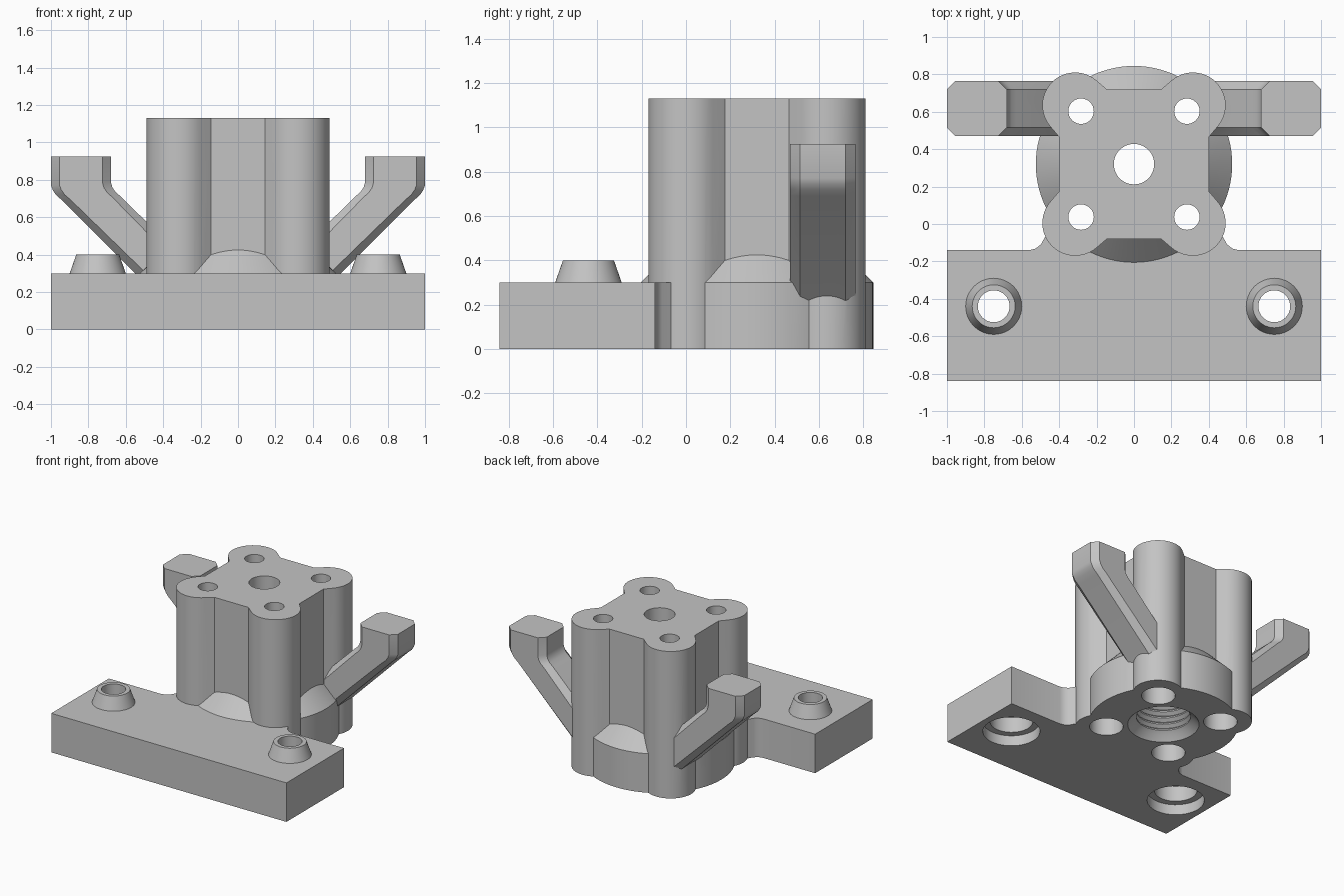
import bpy, bmesh, math
from mathutils import Vector

cube = bpy.data.objects.get("Cube")
if cube:
    bpy.data.objects.remove(cube, do_unlink=True)

CY = 0.32          # tower centre in y
HOLE = 0.283       # tower hole offset
POST = (0.75, -0.44)

grey = bpy.data.materials.new("plain_grey")
grey.use_nodes = True
grey.diffuse_color = (0.55, 0.55, 0.55, 1)
grey.node_tree.nodes["Principled BSDF"].inputs["Base Color"].default_value = (0.55, 0.55, 0.55, 1)


def skin(name, rings):
    """Closed solid from a list of equal-length vertex rings."""
    bm = bmesh.new()
    loops = [[bm.verts.new(p) for p in ring] for ring in rings]
    n = len(loops[0])
    for a, b in zip(loops, loops[1:]):
        for i in range(n):
            j = (i + 1) % n
            bm.faces.new((a[i], a[j], b[j], b[i]))
    bm.faces.new(loops[0][::-1])
    bm.faces.new(loops[-1])
    bmesh.ops.recalc_face_normals(bm, faces=bm.faces)
    mesh = bpy.data.meshes.new(name)
    bm.to_mesh(mesh)
    bm.free()
    mesh.materials.append(grey)
    obj = bpy.data.objects.new(name, mesh)
    bpy.context.collection.objects.link(obj)
    return obj


def extrude(name, outline, z0, z1):
    return skin(name, [[(x, y, z) for x, y in outline] for z in (z0, z1)])


def lathe(name, profile, x, y, n=48):
    turns = [2 * math.pi * i / n for i in range(n)]
    return skin(name, [[(x + r * math.cos(t), y + r * math.sin(t), z) for t in turns]
                       for r, z in profile])


def combine(target, tool, operation):
    mod = target.modifiers.new(tool.name, 'BOOLEAN')
    mod.operation, mod.solver, mod.object = operation, 'EXACT', tool
    deps = bpy.context.evaluated_depsgraph_get()
    mesh = bpy.data.meshes.new_from_object(target.evaluated_get(deps))
    target.modifiers.clear()
    target.data = mesh
    bpy.data.objects.remove(tool, do_unlink=True)


# Tower: square with chamfered joins to four round corner lobes
outline = []
for quarter in range(4):
    turn = quarter * math.pi / 2
    pts = [(0.40, 0.145)]
    for i in range(25):
        a = math.radians(-41 + 172 * i / 24)
        pts.append((0.315 + 0.175 * math.cos(a), 0.315 + 0.175 * math.sin(a)))
    pts.append((0.145, 0.40))
    c, s = math.cos(turn), math.sin(turn)
    outline += [(x * c - y * s, CY + x * s + y * c) for x, y in pts]
body = extrude("mount_body", outline, 0, 1.13)

# Round flange with a sloped shoulder
parts = [lathe("flange", [(0.525, 0), (0.525, 0.30), (0.36, 0.465)], 0, CY, 96)]

# Base plate with small fillets running into the tower
half = [(1, -0.84), (1, -0.14), (0.56, -0.14), (0.525, -0.131), (0.497, -0.108),
        (0.476, -0.07), (0.40, 0.0)]
parts.append(extrude("base_plate", half + [(-x, y) for x, y in reversed(half)], 0, 0.30))


# Hooked side arms: chamfered section swept along outer and inner edges
def arm(name, side):
    stations = [((1, 0.925), (0.68, 0.925)), ((1, 0.77), (0.68, 0.79)),
                ((0.99, 0.745), (0.672, 0.76)), ((0.972, 0.718), (0.655, 0.735)),
                ((0.94, 0.69), (0.63, 0.714)), ((0.38, 0.13), (0.21, 0.30))]
    y0, y1, c = 0.47, 0.765, 0.045
    rings = []
    for o, i in stations:
        o, i = Vector(o), Vector(i)
        d = (i - o).normalized() * c
        section = [(o, y0 + c), (o + d, y0), (i - d, y0), (i, y0 + c),
                   (i, y1 - c), (i - d, y1), (o + d, y1), (o, y1 - c)]
        rings.append([(side * p.x, y, p.y) for p, y in section])
    return skin(name, rings)


for side, label in ((1, "left"), (-1, "right")):
    parts.append(arm(label + "_arm", side))
    parts.append(lathe(label + "_post", [(0.15, 0.28), (0.15, 0.30), (0.115, 0.40)],
                       side * POST[0], POST[1]))
for part in parts:
    combine(body, part, 'UNION')

# Threaded centre bore that narrows near the top
bore = [(0.25, -0.1), (0.25, 0.0), (0.215, 0.04)]
for i in range(12):
    z = 0.04 + 0.05 * i
    bore += [(0.19, z + 0.02), (0.19, z + 0.03), (0.215, z + 0.05)]
bore += [(0.108, 0.75), (0.108, 1.3)]
cutters = [lathe("centre_bore", bore, 0, CY)]

# Corner screw holes with wide pockets underneath, and stepped post holes
for sx in (-1, 1):
    for sy in (-1, 1):
        cutters.append(lathe("corner_hole", [(0.118, -0.1), (0.118, 0.3), (0.068, 0.3), (0.068, 1.3)],
                             sx * HOLE, CY + sy * HOLE, 32))
    cutters.append(lathe("post_hole", [(0.2, -0.1), (0.2, 0.08), (0.15, 0.08), (0.15, 0.2),
                                       (0.085, 0.25), (0.085, 0.6)], sx * POST[0], POST[1]))
for cutter in cutters:
    combine(body, cutter, 'DIFFERENCE')

# Smooth round walls, keep hard edges
bpy.ops.object.select_all(action='DESELECT')
body.select_set(True)
bpy.context.view_layer.objects.active = body
bpy.ops.object.shade_smooth_by_angle(angle=math.radians(25))
